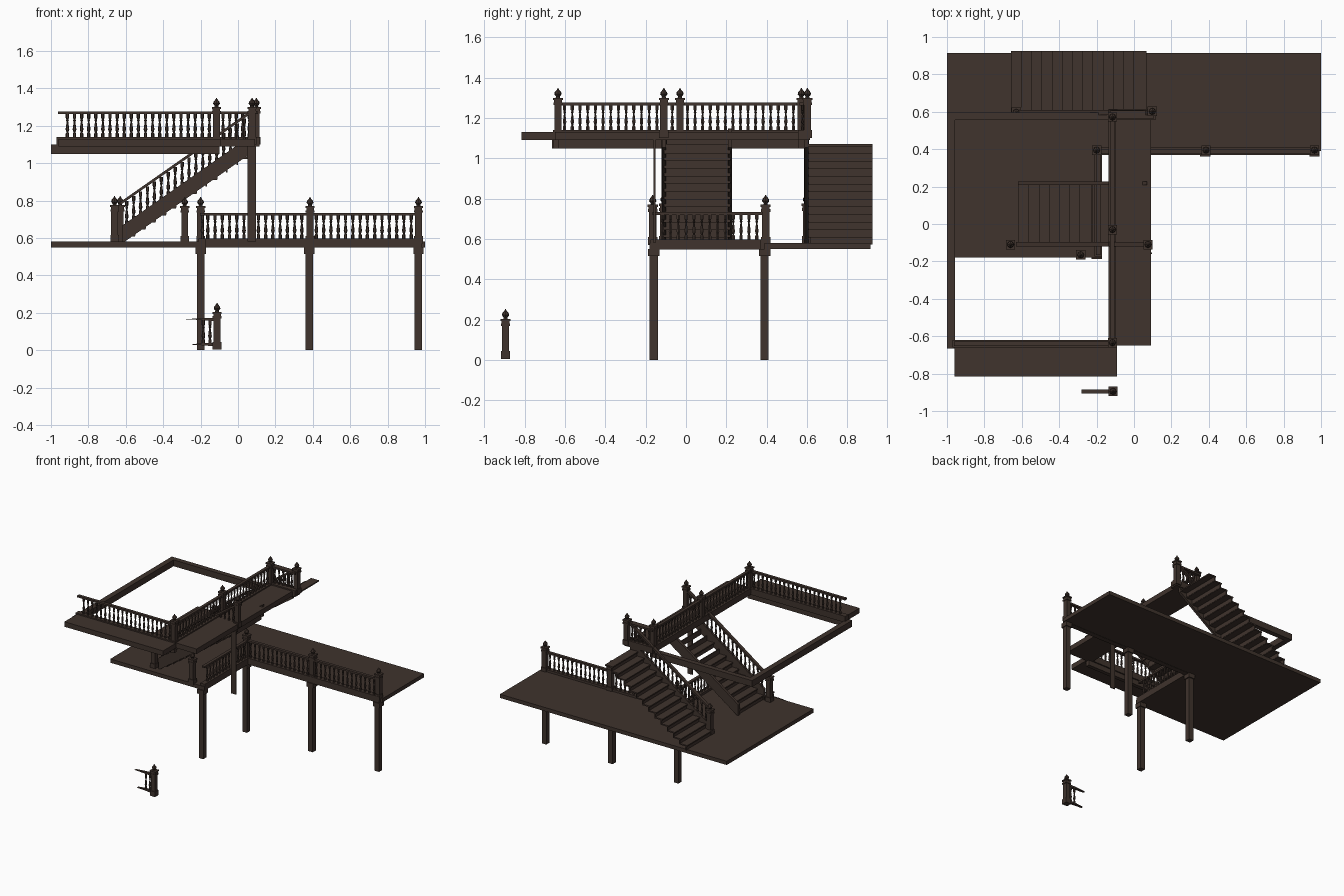
import bpy, bmesh, math
from mathutils import Vector

if "Cube" in bpy.data.objects:
    bpy.data.objects.remove(bpy.data.objects["Cube"])

wood = bpy.data.materials.new("dark brown wood")
WOOD = (0.05, 0.033, 0.026, 1)
wood.diffuse_color = WOOD
wood.use_nodes = True
wood.node_tree.nodes["Principled BSDF"].inputs["Base Color"].default_value = WOOD


def finish(bm, name):
    bmesh.ops.recalc_face_normals(bm, faces=bm.faces)
    mesh = bpy.data.meshes.new(name)
    bm.to_mesh(mesh)
    bm.free()
    mesh.materials.append(wood)
    obj = bpy.data.objects.new(name, mesh)
    bpy.context.collection.objects.link(obj)
    return obj


def box(bm, x, y, z):
    """Box from (min, max) pairs."""
    prism(bm, [(x[0], z[0]), (x[1], z[0]), (x[1], z[1]), (x[0], z[1])], *y)


def prism(bm, outline, y0, y1):
    """Extrude an x-z outline along y."""
    near = [bm.verts.new((px, y0, pz)) for px, pz in outline]
    face = bm.faces.new(near)
    moved = bmesh.ops.extrude_face_region(bm, geom=[face])["geom"]
    # the source face stays as the cap
    for v in moved:
        if isinstance(v, bmesh.types.BMVert):
            v.co.y = y1
    if not face.is_valid or len(face.link_loops if hasattr(face, "link_loops") else face.loops) == 0:
        return
    if not any(f.is_valid and set(f.verts) == set(near) for f in near[0].link_faces):
        bm.faces.new(near)


def post(bm, x, y, z0, z1, w):
    box(bm, (x - w / 2, x + w / 2), (y - w / 2, y + w / 2), (z0, z1))


def lathe(bm, profile, x, y, z, sides=8):
    """Turned piece from (radius, height) points."""
    rings = []
    for r, h in profile:
        rings.append([bm.verts.new((x + r * math.cos(math.tau * i / sides),
                                    y + r * math.sin(math.tau * i / sides), z + h))
                      for i in range(sides)])
    for a, b in zip(rings, rings[1:]):
        for i in range(sides):
            j = (i + 1) % sides
            bm.faces.new((a[i], a[j], b[j], b[i]))
    bm.faces.new(rings[0])
    bm.faces.new(rings[-1])


SPINDLE = [(.009, 0), (.009, .018), (.005, .024), (.010, .04), (.007, .062),
           (.004, .082), (.008, .088), (.005, .095), (.009, .101), (.009, .125)]
FINIAL = [(.012, 0), (.009, .008), (.018, .02), (.016, .03), (.006, .042), (.002, .05)]


def newel(name, x, y, z):
    bm = bmesh.new()
    post(bm, x, y, z, z + .04, .046)
    post(bm, x, y, z + .04, z + .165, .036)
    post(bm, x, y, z + .165, z + .178, .046)
    post(bm, x, y, z + .178, z + .19, .04)
    post(bm, x, y, z + .19, z + .2, .05)
    lathe(bm, FINIAL, x, y, z + .198)
    finish(bm, name)


def railing(name, start, end, z, base=.05):
    """Level railing between two plan points; z is the top of its base beam."""
    bm = bmesh.new()
    a, b = Vector(start), Vector(end)
    lo = (min(a.x, b.x), min(a.y, b.y))
    hi = (max(a.x, b.x), max(a.y, b.y))

    def beam(w, z0, z1):
        box(bm, (lo[0] - w, hi[0] + w), (lo[1] - w, hi[1] + w), (z0, z1))
    beam(.02, z - base, z)
    beam(.012, z + .122, z + .136)
    count = max(2, round((b - a).length / .038))
    for i in range(1, count):
        p = a.lerp(b, i / count)
        lathe(bm, SPINDLE, p.x, p.y, z, 6)
    finish(bm, name)


# Lower floor, in two slabs forming an L
bm = bmesh.new()
box(bm, (-1, 1), (.39, .915), (.55, .58))
box(bm, (-1, -.17), (-.18, .39), (.55, .58))
finish(bm, "lower_floor")

# Support posts with caps
for i, (x, y) in enumerate([(-.2, -.16), (-.2, .39), (.38, .39), (.965, .39)]):
    bm = bmesh.new()
    post(bm, x, y, 0, .55, .04)
    post(bm, x, y, .515, .55, .056)
    finish(bm, f"support_post_{i + 1}")

# Lower railings
for i, (a, b) in enumerate([((-.2, .39), (.38, .39)), ((.38, .39), (.965, .39)),
                            ((-.19, -.155), (-.19, .39))]):
    railing(f"lower_railing_{i + 1}", a, b, .598)
for i, (x, y) in enumerate([(-.2, .395), (.385, .395), (.965, .395), (-.285, -.165)]):
    newel(f"lower_newel_{i + 1}", x, y, .57)

# Upper decks and the open frame behind them
bm = bmesh.new()
box(bm, (-.11, .09), (-.65, .595), (1.09, 1.13))
finish(bm, "upper_side_deck")
bm = bmesh.new()
box(bm, (-.96, -.09), (-.815, -.63), (1.09, 1.13))
finish(bm, "upper_front_deck")
bm = bmesh.new()
box(bm, (-1, -.957), (-.665, .595), (1.05, 1.1))
box(bm, (-.957, -.1), (.555, .595), (1.05, 1.1))
box(bm, (-.957, -.1), (-.66, -.63), (1.05, 1.09))
finish(bm, "upper_frame_beams")

# Upper railings
for i, (a, b) in enumerate([((-.95, -.64), (-.115, -.64)), ((-.115, -.64), (-.115, -.03)),
                            ((-.115, -.03), (-.115, .57)), ((-.115, .575), (.095, .595))]):
    railing(f"upper_railing_{i + 1}", a, b, 1.14)
for i, (x, y) in enumerate([(-.115, -.635), (-.115, -.03), (-.115, .572), (.098, .602)]):
    newel(f"upper_newel_{i + 1}", x, y, 1.1)

# Stairs rising towards +x
STEPS, SLOPE = 13, .7
X0, Z0 = -.65, .58


def staircase(name, y0, y1, x0, skip=()):
    bm = bmesh.new()
    run = .71 / STEPS
    rise = .49 / STEPS
    for i in range(STEPS):
        x, z = x0 + i * run, Z0 + i * rise
        box(bm, (x, x + .008), (y0, y1), (z - .006, z + rise))
        if i not in skip:
            box(bm, (x - .008, x + run + .006), (y0, y1), (z + rise - .01, z + rise))
    finish(bm, name)


def slope_beam(bm, y, half, x0, x1, z0, z1):
    """Sloping beam; z0 and z1 are its lower and upper heights at x0."""
    d = SLOPE * (x1 - x0)
    prism(bm, [(x0, z0), (x1, z0 + d), (x1, z1 + d), (x0, z1)], y - half, y + half)


def stringer(name, y):
    bm = bmesh.new()
    slope_beam(bm, y, .01, -.62, .07, .57, .665)
    finish(bm, name)


def stair_railing(name, y):
    bm = bmesh.new()
    slope_beam(bm, y, .013, -.63, .07, .775, .792)
    for i in range(18):
        x = -.595 + i * .037
        lathe(bm, SPINDLE, x, y, .655 + SLOPE * (x + .62), 6)
    finish(bm, name)


staircase("back_stair_steps", .6, .925, X0)
staircase("inner_stair_steps", -.11, .22, X0 + .04, skip=(7, 9, 10, 12))
for label, y in (("back_stair", .597), ("inner_stair", -.108)):
    stringer(label + "_stringer", y)
    stair_railing(label + "_railing", y)
stringer("inner_stair_far_stringer", .218)
newel("back_stair_newel", -.63, .597, .575)
newel("inner_stair_newel", -.66, -.11, .575)
newel("inner_stair_top_newel", .075, -.11, 1.1)

# Thin hanging column under the side deck
bm = bmesh.new()
box(bm, (.052, .095), (-.16, -.152), (.58, 1.09))
finish(bm, "hanging_column")

# Loose newel with a broken stub of railing
newel("loose_newel", -.112, -.895, .004)
bm = bmesh.new()
for x in (-.15, -.185):
    lathe(bm, SPINDLE, x, -.895, .035, 6)
for z, tip in ((.03, -.26), (.165, -.28)):
    prism(bm, [(-.12, z - .01), (-.12, z + .008), (-.19, z + .008), (tip, z), (-.19, z - .004)],
          -.905, -.885)
finish(bm, "broken_railing_stub")
